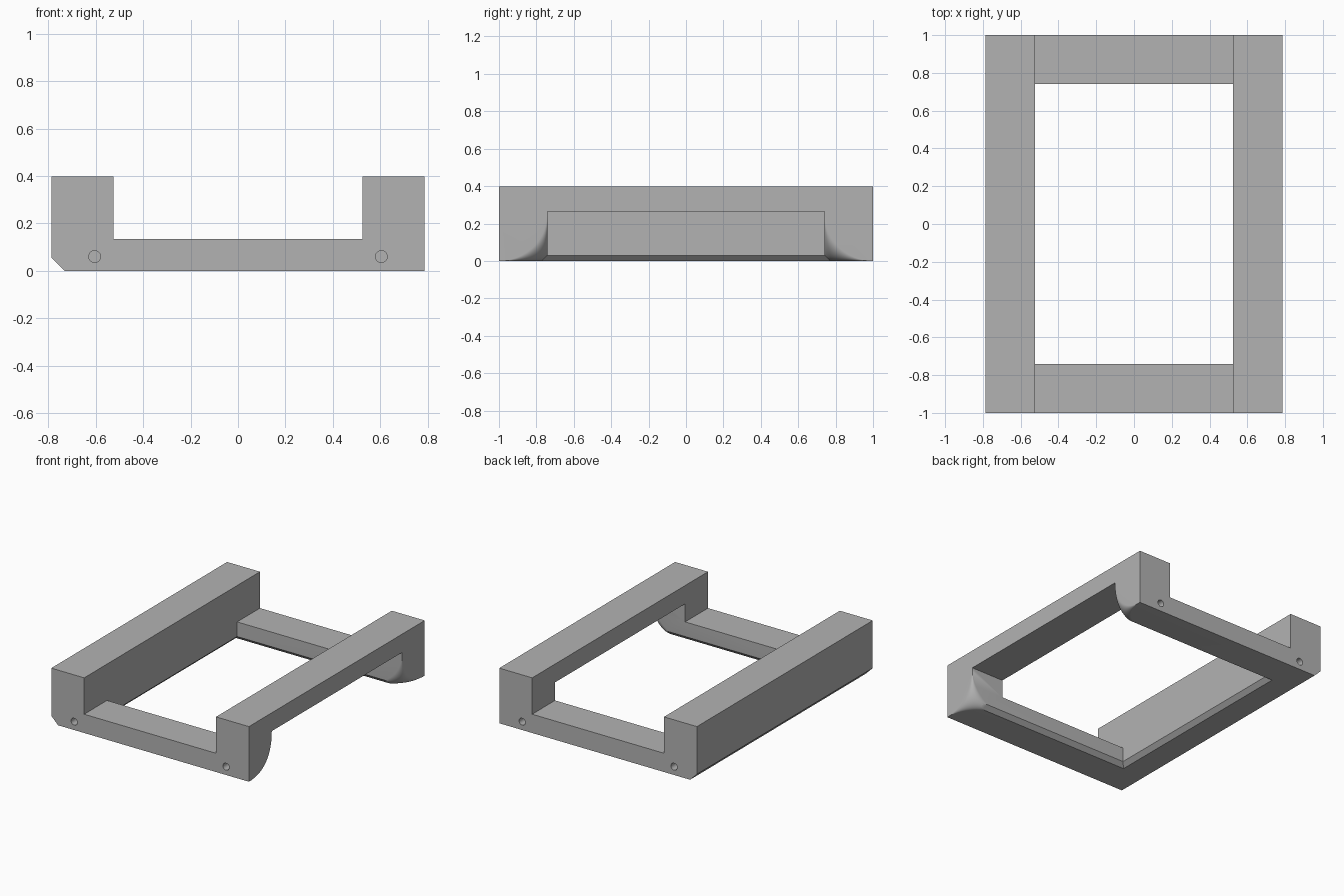
import bpy, bmesh, math

if "Cube" in bpy.data.objects:
    bpy.data.objects.remove(bpy.data.objects["Cube"], do_unlink=True)

HALF_W, INNER_X, INNER_Y = 0.787, 0.525, 0.74
TOP, FLOOR, RAIL_Z = 0.397, 0.135, 0.265
FLARE = 1 - INNER_Y

grey = bpy.data.materials.new("plain grey")
grey.use_nodes = True
grey.diffuse_color = (0.45, 0.45, 0.45, 1)
grey.node_tree.nodes["Principled BSDF"].inputs["Base Color"].default_value = grey.diffuse_color


def loft(name, rings):
    """Closed solid through a list of equal-sized point rings."""
    bm = bmesh.new()
    loops = [[bm.verts.new(p) for p in ring] for ring in rings]
    n = len(loops[0])
    for a, b in zip(loops, loops[1:]):
        for i in range(n):
            j = (i + 1) % n
            bm.faces.new((a[i], a[j], b[j], b[i]))
    bm.faces.new(loops[0])
    bm.faces.new(loops[-1])
    bmesh.ops.recalc_face_normals(bm, faces=bm.faces)
    mesh = bpy.data.meshes.new(name)
    bm.to_mesh(mesh)
    bm.free()
    mesh.materials.append(grey)
    obj = bpy.data.objects.new(name, mesh)
    bpy.context.collection.objects.link(obj)
    return obj


def cut(target, cutter):
    bpy.context.view_layer.objects.active = target
    mod = target.modifiers.new("cut", "BOOLEAN")
    mod.operation = "DIFFERENCE"
    mod.solver = "EXACT"
    mod.object = cutter
    cutter.hide_render = True
    bpy.ops.object.modifier_apply(modifier=mod.name)
    bpy.data.objects.remove(cutter, do_unlink=True)


# U-shaped body with a chamfer along one lower edge
c = 0.054
profile = [(-HALF_W + c, 0), (HALF_W, 0), (HALF_W, TOP), (INNER_X, TOP), (INNER_X, FLOOR),
           (-INNER_X, FLOOR), (-INNER_X, TOP), (-HALF_W, TOP), (-HALF_W, c)]
frame = loft("tray_frame", [[(x, y, z) for x, z in profile] for y in (-1, 1)])

# Central opening, running out under one rail, flared at the bottom
def opening_ring(z, grow):
    x, y = -INNER_X - grow, INNER_Y + grow
    return [(x, -y, z), (1, -y, z), (1, y, z), (x, y, z)]

cut(frame, loft("opening_cutter", [opening_ring(-0.01, 0.04), opening_ring(0.03, 0),
                                   opening_ring(RAIL_Z, 0)]))

# Growing round-over on the lower outer edge of both legs at the open side
def roundover_ring(y, r):
    pts = [(HALF_W + 0.1, y, -0.1), (HALF_W + 0.1, y, r)]
    for i in range(17):
        a = math.pi / 2 * i / 16
        pts.append((HALF_W - r + r * math.cos(a), y, r - r * math.sin(a)))
    return pts + [(HALF_W - r, y, -0.1)]

for side in (-1, 1):
    rings = []
    for k in range(2, 25):
        a = math.pi / 2 * k / 24
        rings.append(roundover_ring(side * (1 - FLARE * math.sin(a)), FLARE * (1 - math.cos(a))))
    rings.append(roundover_ring(side * (INNER_Y - 0.05), FLARE))
    cut(frame, loft("roundover_cutter", rings))

# Blind pin holes in both end faces
for side in (-1, 1):
    for x in (-0.605, 0.605):
        circle = [(x + 0.025 * math.cos(math.tau * i / 24), 0.06 + 0.025 * math.sin(math.tau * i / 24))
                  for i in range(24)]
        cut(frame, loft("hole_cutter", [[(px, side * y, pz) for px, pz in circle] for y in (1.05, 0.87)]))

bpy.ops.object.select_all(action="DESELECT")
frame.select_set(True)
bpy.context.view_layer.objects.active = frame
bpy.ops.object.shade_smooth_by_angle(angle=math.radians(25))
